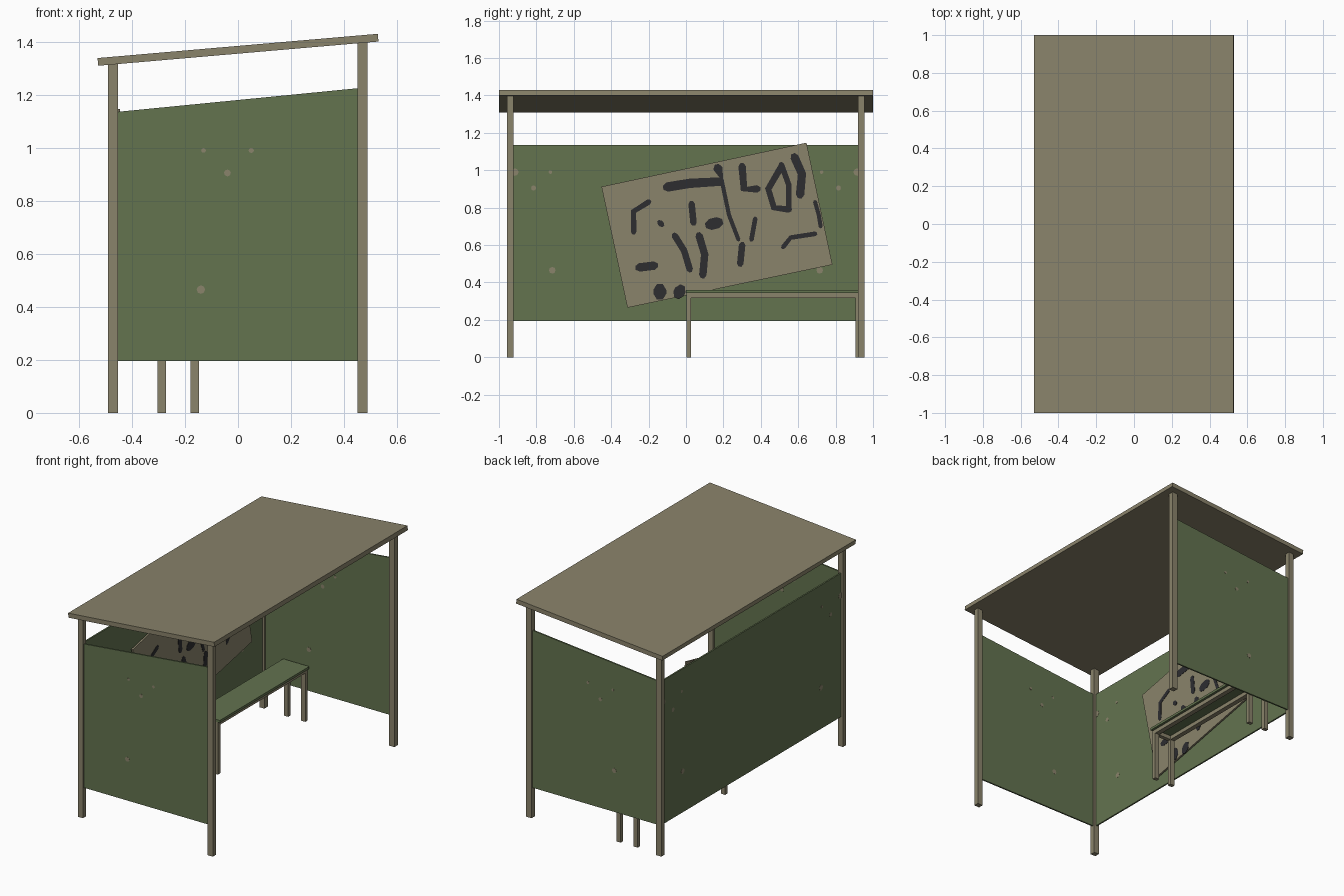
import bpy, bmesh, math
from mathutils import Vector

if "Cube" in bpy.data.objects:
    bpy.data.objects.remove(bpy.data.objects["Cube"])


def material(name, rgb):
    m = bpy.data.materials.new(name)
    lin = [(c / 255 / 12.92 if c < 10 else ((c / 255 + 0.055) / 1.055) ** 2.4) for c in rgb]
    m.diffuse_color = (*lin, 1)
    m.use_nodes = True
    m.node_tree.nodes["Principled BSDF"].inputs["Base Color"].default_value = m.diffuse_color
    return m


WOOD = material("weathered wood", (138, 131, 107))
GREEN = material("green paint", (99, 115, 79))
DARK = material("dark blotch", (45, 45, 48))


def finish(name, bm, mat):
    bmesh.ops.recalc_face_normals(bm, faces=bm.faces)
    me = bpy.data.meshes.new(name)
    bm.to_mesh(me)
    bm.free()
    me.materials.append(mat)
    ob = bpy.data.objects.new(name, me)
    bpy.context.collection.objects.link(ob)
    return ob


def prism(name, pts, depth, mat):
    """Extrude a planar outline of 3D points along a vector."""
    bm = bmesh.new()
    f = bm.faces.new([bm.verts.new(p) for p in pts])
    r = bmesh.ops.extrude_face_region(bm, geom=[f])
    bmesh.ops.translate(bm, vec=Vector(depth),
                        verts=[v for v in r["geom"] if isinstance(v, bmesh.types.BMVert)])
    return finish(name, bm, mat)


def xz_prism(name, prof, y0, y1, mat):
    return prism(name, [(x, y0, z) for x, z in prof], (0, y1 - y0, 0), mat)


def box(name, x0, x1, y0, y1, z0, z1, mat):
    return xz_prism(name, [(x0, z0), (x1, z0), (x1, z1), (x0, z1)], y0, y1, mat)


def roof_z(x):
    return 1.355 + 0.0865 * x


# Sloping roof slab
xz_prism("roof", [(-0.527, roof_z(-0.527)), (0.53, roof_z(0.53)),
                  (0.527, roof_z(0.53) + 0.029), (-0.53, roof_z(-0.527) + 0.029)], -1, 1, WOOD)

# Corner posts with tops cut to the roof slope
for sx, x0, x1 in (("back", -0.49, -0.453), ("front", 0.45, 0.488)):
    for sy, y0, y1 in (("left", -0.957, -0.923), ("right", 0.92, 0.955)):
        xz_prism(f"{sx}_{sy}_post", [(x0, 0), (x1, 0), (x1, roof_z(x1)), (x0, roof_z(x0))],
                 y0, y1, WOOD)

# Wall panels
box("back_wall", -0.477, -0.467, -0.93, 0.925, 0.195, 1.135, GREEN)
for n, y in (("left", -0.94), ("right", 0.938)):
    xz_prism(f"{n}_wall", [(-0.46, 0.195), (0.455, 0.195), (0.455, 1.225), (-0.46, 1.135)],
             y - 0.005, y + 0.005, GREEN)


# Small worn spots showing on both faces of the walls
def spot(name, centre, axis, r):
    c, n = Vector(centre), 8
    u = Vector((0, 1, 0)) if axis == "x" else Vector((1, 0, 0))
    d = Vector((0.012, 0, 0)) if axis == "x" else Vector((0, 0.012, 0))
    pts = [c - d / 2 + u * r * math.cos(2 * math.pi * i / n)
           + Vector((0, 0, r * math.sin(2 * math.pi * i / n))) for i in range(n)]
    prism(name, pts, d, WOOD)


for x, z, r in ((-0.13, 0.99, 0.009), (0.05, 0.99, 0.01), (-0.04, 0.905, 0.013), (-0.14, 0.465, 0.016)):
    for y in (-0.94, 0.938):
        spot("side_wall_spot", (x, y, z), "y", r)
for y, z, r in ((0.915, 0.99, 0.02), (0.815, 0.905, 0.014), (0.725, 0.99, 0.01), (0.715, 0.465, 0.018)):
    for s in (-1, 1):
        spot("back_wall_spot", (-0.472, s * y, z), "x", r)

# Tilted notice board on the back wall
BX = -0.445
prism("notice_board", [(BX, -0.452, 0.912), (BX, 0.644, 1.147), (BX, 0.783, 0.495), (BX, -0.313, 0.265)],
      (-0.012, 0, 0), WOOD)

# Abstract dark blotches on the board: width, then centre line in (y, z)
BLOTCHES = (
    (.03, (-.28, .67), (-.28, .78), (-.20, .83)),
    (.035, (.03, .82), (.04, .72)),
    (.05, (-.10, .91), (.02, .93), (.19, .94), (.17, 1.01)),
    (.022, (.19, .95), (.23, .76), (.28, .63)),
    (.04, (.30, 1.02), (.31, .90), (.38, .90)),
    (.035, (.51, 1.02), (.44, .90), (.47, .80), (.55, .79)),
    (.03, (.51, 1.03), (.55, .92), (.55, .79)),
    (.045, (.58, 1.07), (.62, .98), (.61, .87)),
    (.022, (.69, .83), (.71, .76), (.72, .70)),
    (.025, (.52, .59), (.56, .64), (.69, .66)),
    (.06, (.13, .71), (.17, .72)),
    (.035, (-.06, .65), (-.01, .57), (.02, .47)),
    (.04, (.07, .65), (.10, .55), (.09, .44)),
    (.035, (.29, .50), (.30, .60)),
    (.025, (.37, .74), (.35, .63)),
    (.045, (-.25, .48), (-.17, .49)),
    (.07, (-.14, .34), (-.14, .36)),
    (.06, (-.04, .34), (-.03, .36)),
    (.03, (-.14, .72), (-.13, .71)),
)
bm = bmesh.new()
for w, *line in BLOTCHES:
    p = [Vector(q) for q in line]
    a, b = (p[0] - p[1]).normalized(), (p[-1] - p[-2]).normalized()
    p = [p[0] + a * w * 0.45] + p + [p[-1] + b * w * 0.45]
    rows = []
    for i, q in enumerate(p):
        end = i in (0, len(p) - 1)
        t = (p[min(i + 1, len(p) - 1)] - p[max(i - 1, 0)]).normalized()
        h = Vector((-t.y, t.x)) * w * (0.22 if end else 0.5)
        rows.append([bm.verts.new((BX + 0.002, *(q + s * h))) for s in (-1, 1)])
    for r0, r1 in zip(rows, rows[1:]):
        bm.faces.new((r0[0], r0[1], r1[1], r1[0]))
for f in bm.faces:
    f.normal_update()
    if f.normal.x < 0:
        f.normal_flip()
r = bmesh.ops.extrude_face_region(bm, geom=bm.faces[:])
bmesh.ops.translate(bm, vec=(-0.003, 0, 0),
                    verts=[v for v in r["geom"] if isinstance(v, bmesh.types.BMVert)])
finish("board_blotches", bm, DARK)

# Bench: seat, long rails, end rails and legs
box("seat", -0.32, -0.132, 0.0, 0.925, 0.344, 0.36, GREEN)
for x0, x1 in ((-0.303, -0.272), (-0.18, -0.148)):
    box("bench_rail", x0, x1, 0.028, 0.907, 0.318, 0.344, WOOD)
    for y0, y1 in ((0.003, 0.028), (0.907, 0.932)):
        box("bench_leg", x0, x1, y0, y1, 0, 0.344, WOOD)
for y0, y1 in ((0.003, 0.028), (0.907, 0.932)):
    box("bench_end_rail", -0.272, -0.18, y0, y1, 0.318, 0.344, WOOD)
